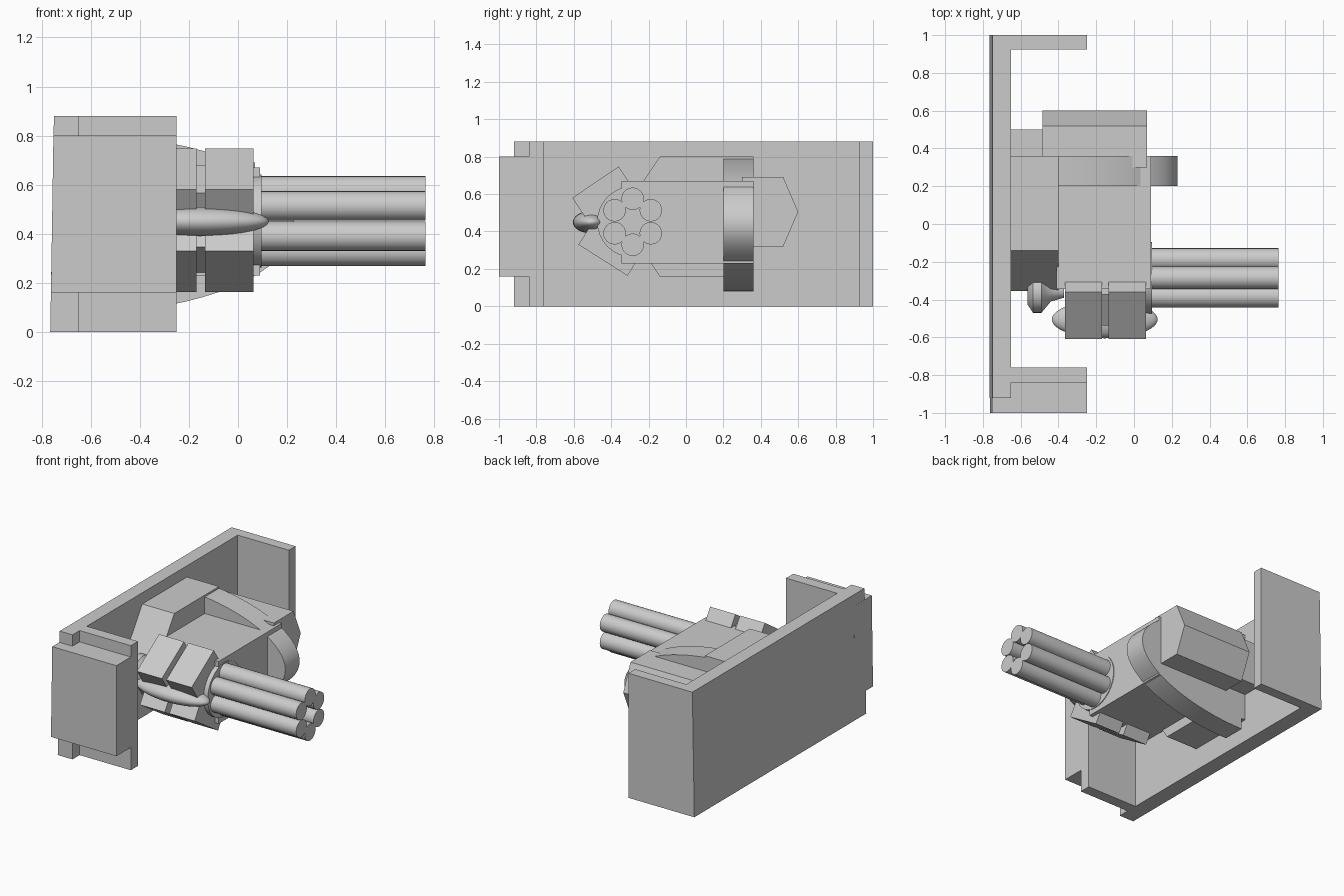
import bpy, bmesh, math
from mathutils import Vector

cube = bpy.data.objects.get("Cube")
if cube:
    bpy.data.objects.remove(cube, do_unlink=True)

grey = bpy.data.materials.new("plain grey")
grey.use_nodes = True
COLOUR = (0.6, 0.6, 0.6, 1)
grey.diffuse_color = COLOUR
grey.node_tree.nodes["Principled BSDF"].inputs["Base Color"].default_value = COLOUR


def finish(name, bm, smooth=False):
    bmesh.ops.recalc_face_normals(bm, faces=bm.faces)
    mesh = bpy.data.meshes.new(name)
    bm.to_mesh(mesh)
    bm.free()
    ob = bpy.data.objects.new(name, mesh)
    bpy.context.collection.objects.link(ob)
    mesh.materials.append(grey)
    if smooth:
        bpy.ops.object.select_all(action='DESELECT')
        ob.select_set(True)
        bpy.context.view_layer.objects.active = ob
        bpy.ops.object.shade_smooth_by_angle(angle=math.radians(35))
    return ob


def prism(name, outline, offset, smooth=False):
    """Closed outline of 3D points swept along an offset."""
    bm = bmesh.new()
    face = bm.faces.new([bm.verts.new(p) for p in outline])
    swept = bmesh.ops.extrude_face_region(bm, geom=[face])["geom"]
    verts = [v for v in swept if isinstance(v, bmesh.types.BMVert)]
    bmesh.ops.translate(bm, verts=verts, vec=offset)
    return finish(name, bm, smooth)


def prism_x(name, yz, x0, x1):
    return prism(name, [(x0, y, z) for y, z in yz], (x1 - x0, 0, 0))


def box(name, x0, x1, y0, y1, z0, z1):
    return prism_x(name, [(y0, z0), (y1, z0), (y1, z1), (y0, z1)], x0, x1)


def lathe_x(name, profile, y, z, squash=1, steps=32):
    """Revolve (x, radius) pairs around a line along x."""
    bm = bmesh.new()
    rings = []
    for x, r in profile:
        rings.append([bm.verts.new((x, y + r * math.cos(k * math.tau / steps),
                                    z + squash * r * math.sin(k * math.tau / steps)))
                      for k in range(steps)])
    for a, b in zip(rings, rings[1:]):
        for k in range(steps):
            n = (k + 1) % steps
            bm.faces.new((a[k], a[n], b[n], b[k]))
    bm.faces.new(rings[0])
    bm.faces.new(rings[-1])
    return finish(name, bm, True)


# Wall bracket: back panel leaning slightly, two end plates, outer cap
H = 0.88
prism("wall_panel", [(-0.765, -0.92, 0), (-0.65, -0.92, 0),
                     (-0.65, -0.92, H), (-0.75, -0.92, H)], (0, 1.92, 0))
box("back_end_plate", -0.65, -0.25, 0.925, 1, 0, H)
box("front_end_plate", -0.65, -0.25, -0.84, -0.76, 0, H)
prism("front_end_cap", [(-0.762, -1, 0.16), (-0.25, -1, 0.16),
                        (-0.25, -1, 0.8), (-0.752, -1, 0.8)], (0, 0.2, 0))

# Mount with a pointed front, and the main housing
prism_x("mount_block", [(-0.355, 0.48), (-0.14, 0.8), (0.36, 0.8),
                        (0.36, 0.16), (-0.14, 0.16)], -0.65, -0.4)
box("mount_rear_block", -0.65, -0.48, 0.36, 0.5, 0.35, 0.66)
box("housing", -0.41, 0.09, -0.345, 0.36, 0.23, 0.67)

# Rounded arch across the housing
arch = []
for k in range(33):
    t = math.pi * (k / 32 - 0.5)
    arch.append((-0.62 + 0.85 * math.cos(t), 0.2, 0.44 + 0.36 * math.sin(t)))
prism("round_arch", arch, (0, 0.16, 0), True)

# Rear motor box with a ridged end
prism_x("rear_box", [(0.3, 0.32), (0.52, 0.32), (0.6, 0.505),
                     (0.52, 0.69), (0.3, 0.69)], -0.485, 0.07)

# Barrel cluster and its hub
CY, CZ = -0.285, 0.452
lathe_x("barrel_hub", [(-0.1, 0.19), (0.095, 0.19)], CY, CZ)
for k in range(6):
    a = math.tau * (k / 6 + 0.25)
    lathe_x(f"barrel_{k + 1}", [(0.05, 0.06), (0.764, 0.06)],
            CY + 0.112 * math.cos(a), CZ + 0.123 * math.sin(a), steps=24)


# Tilted packs in pairs above and below, with a joining strip
def pack(name, x0, x1, outer, inner, depth, inset=0):
    a, b = Vector(outer), Vector(inner)
    along = (b - a).normalized()
    into = Vector((along.y, -along.x))
    if into.x < 0:
        into = -into
    a, b = a + (along + into) * inset, b + (into - along) * inset
    prism_x(name, [a, b, b + into * depth, a + into * depth], x0, x1)


for level, outer, inner in (("upper", (-0.608, 0.58), (-0.36, 0.747)),
                            ("lower", (-0.575, 0.33), (-0.313, 0.163))):
    pack(level + "_pack_left", -0.135, 0.063, outer, inner, 0.17)
    pack(level + "_pack_right", -0.365, -0.17, outer, inner, 0.17)
    pack(level + "_pack_strip", -0.17, -0.135, outer, inner, 0.1, 0.05)

# Long smooth pod between the packs
pod = [(-0.155 - 0.28 * math.cos(math.pi * k / 24),
        max(0.1 * math.sin(math.pi * k / 24), 0.001)) for k in range(25)]
lathe_x("pod", pod, -0.505, 0.45, squash=0.6)

# Spool next to the housing
lathe_x("spool", [(-0.565, 0.065), (-0.535, 0.11), (-0.49, 0.11),
                  (-0.44, 0.05), (-0.37, 0.03)], -0.36, 0.45)
